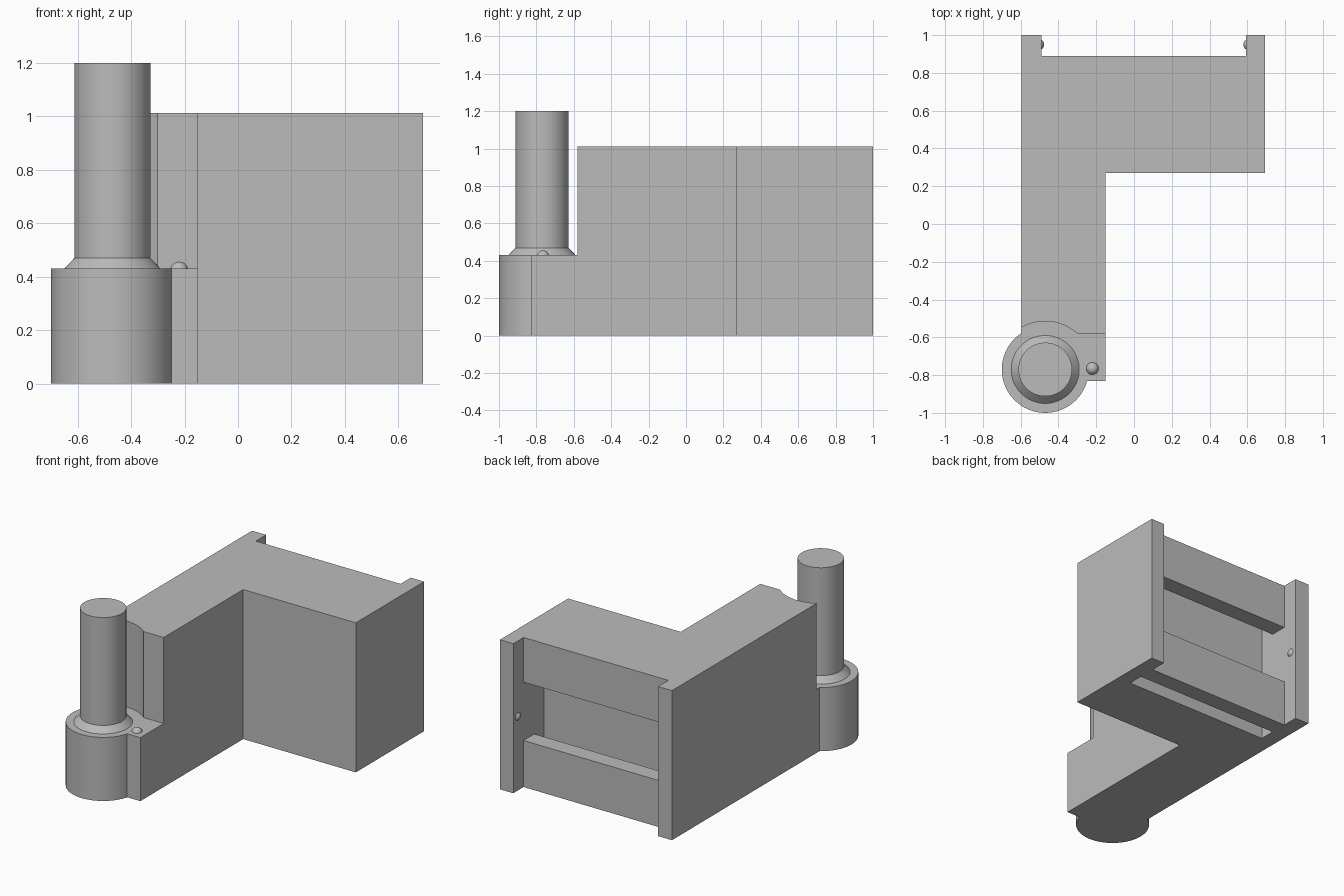
import bpy, bmesh, math
from mathutils import Matrix, Vector

if "Cube" in bpy.data.objects:
    bpy.data.objects.remove(bpy.data.objects["Cube"])

grey = bpy.data.materials.new("plain grey")
grey.use_nodes = True
colour = (0.5, 0.5, 0.5, 1)
grey.diffuse_color = colour
grey.node_tree.nodes["Principled BSDF"].inputs["Base Color"].default_value = colour

H, SHELF = 1.012, 0.43          # body height, lower step height
LEFT, RIGHT, ARM = -0.595, 0.693, -0.15
PIN = (-0.47, -0.77)            # axis of the round post
IN_L, IN_R = -0.49, 0.593       # inner faces of the rear flanges


def make(name, bm):
    mesh = bpy.data.meshes.new(name)
    bmesh.ops.recalc_face_normals(bm, faces=bm.faces)
    bm.to_mesh(mesh)
    bm.free()
    mesh.materials.append(grey)
    ob = bpy.data.objects.new(name, mesh)
    bpy.context.collection.objects.link(ob)
    return ob


def prism(name, outline, z0, z1):
    bm = bmesh.new()
    face = bm.faces.new([bm.verts.new((x, y, z0)) for x, y in outline])
    top = bmesh.ops.extrude_face_region(bm, geom=[face])["geom"]
    bmesh.ops.translate(bm, vec=(0, 0, z1 - z0),
                        verts=[v for v in top if isinstance(v, bmesh.types.BMVert)])
    return make(name, bm)


def box(name, x0, x1, y0, y1, z0, z1):
    return prism(name, [(x0, y0), (x1, y0), (x1, y1), (x0, y1)], z0, z1)


def post(name, z0, z1, r0, r1):
    bm = bmesh.new()
    bmesh.ops.create_cone(bm, cap_ends=True, segments=64, radius1=r0, radius2=r1,
                          depth=z1 - z0,
                          matrix=Matrix.Translation((*PIN, (z0 + z1) / 2)))
    return make(name, bm)


def ball(name, centre, r):
    bm = bmesh.new()
    bmesh.ops.create_uvsphere(bm, u_segments=24, v_segments=16, radius=r,
                              matrix=Matrix.Translation(Vector(centre)))
    return make(name, bm)


def combine(target, tool, operation):
    mod = target.modifiers.new(operation.lower(), "BOOLEAN")
    mod.operation, mod.object, mod.solver = operation, tool, "EXACT"
    bpy.context.view_layer.objects.active = target
    bpy.ops.object.modifier_apply(modifier=mod.name)
    bpy.data.objects.remove(tool)


# L-shaped body with two rear flanges
body = prism("body", [
    (LEFT, -0.83), (ARM, -0.83), (ARM, 0.27), (RIGHT, 0.27), (RIGHT, 1),
    (IN_R, 1), (IN_R, 0.89), (IN_L, 0.89), (IN_L, 1), (LEFT, 1)], 0, H)

# Step at the arm end, with a round clearance around the post
combine(body, box("step_cutter", -1, 0, -1.2, -0.58, SHELF, 1.5), "DIFFERENCE")
combine(body, post("clearance_cutter", SHELF, 1.5, 0.255, 0.255), "DIFFERENCE")

# Rear window, and the pocket behind it that opens downwards
combine(body, box("window_cutter", IN_L, IN_R, 0.72, 0.95, 0.315, 0.71), "DIFFERENCE")
combine(body, box("pocket_cutter", IN_L, IN_R, 0.67, 0.775, -0.1, 0.9), "DIFFERENCE")

# Round base merged into the arm
combine(body, post("round_base", 0, SHELF, 0.23, 0.23), "UNION")

# Post and its sloped collar
collar = post("post_collar", SHELF, 0.47, 0.18, 0.142)
pin = post("post", 0.465, 1.2, 0.142, 0.142)

# Small domes: one on the step, one inside each flange
domes = [ball("step_dome", (-0.22, -0.765, SHELF - 0.008), 0.034),
         ball("right_flange_dome", (IN_L - 0.017, 0.95, 0.5), 0.031),
         ball("left_flange_dome", (IN_R + 0.017, 0.95, 0.5), 0.031)]

# Smooth round parts, keep edges sharp
for ob in [body, collar, pin] + domes:
    bpy.ops.object.select_all(action="DESELECT")
    ob.select_set(True)
    bpy.context.view_layer.objects.active = ob
    bpy.ops.object.shade_smooth_by_angle(angle=math.radians(30))
